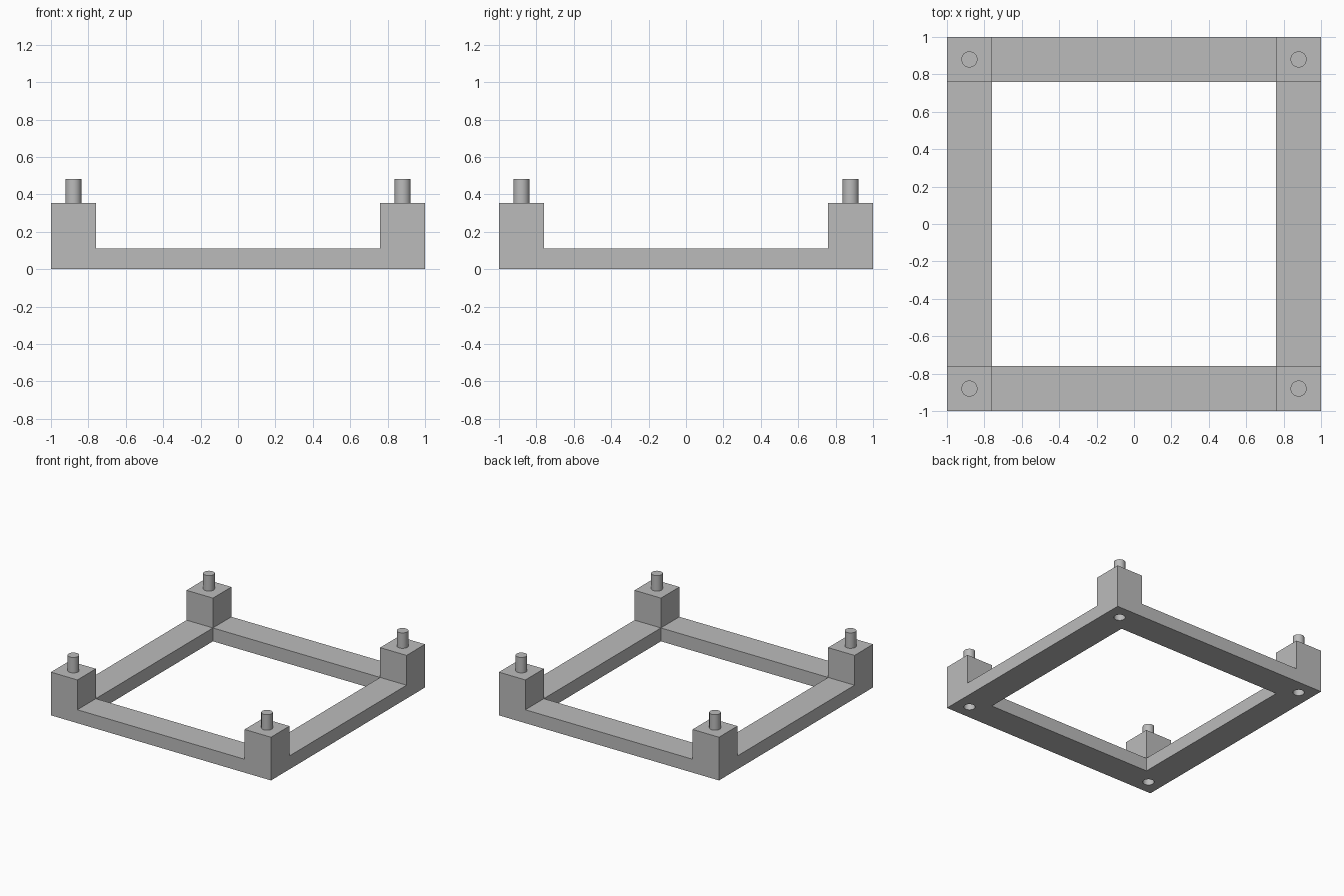
import bpy, bmesh, math
from mathutils import Matrix

default = bpy.data.objects.get("Cube")
if default:
    bpy.data.objects.remove(default, do_unlink=True)

HALF, INNER = 1.0, 0.76          # outer and inner half widths of the frame
RAIL_TOP, POST_TOP, PEG_TOP = 0.11, 0.355, 0.482
CENTRE = (HALF + INNER) / 2
PEG_RADIUS, SOCKET_DEPTH = 0.043, 0.13
CORNERS = [(sx, sy) for sx in (-1, 1) for sy in (-1, 1)]

grey = bpy.data.materials.new("plain grey")
grey.use_nodes = True
colour = (0.5, 0.5, 0.5, 1)
grey.diffuse_color = colour
grey.node_tree.nodes["Principled BSDF"].inputs["Base Color"].default_value = colour


def add_object(name, bm):
    bmesh.ops.recalc_face_normals(bm, faces=bm.faces)
    mesh = bpy.data.meshes.new(name)
    bm.to_mesh(mesh)
    bm.free()
    mesh.materials.append(grey)
    obj = bpy.data.objects.new(name, mesh)
    bpy.context.collection.objects.link(obj)
    return obj


def add_cylinder(bm, x, y, bottom, top):
    bmesh.ops.create_cone(bm, cap_ends=True, segments=32, radius1=PEG_RADIUS,
                          radius2=PEG_RADIUS, depth=top - bottom,
                          matrix=Matrix.Translation((x, y, (bottom + top) / 2)))


def extrude_up(bm, faces, height):
    result = bmesh.ops.extrude_face_region(bm, geom=faces)["geom"]
    verts = [g for g in result if isinstance(g, bmesh.types.BMVert)]
    bmesh.ops.translate(bm, verts=verts, vec=(0, 0, height))
    return [g for g in result if isinstance(g, bmesh.types.BMFace)]


def smooth(obj):
    bpy.ops.object.select_all(action="DESELECT")
    obj.select_set(True)
    bpy.context.view_layer.objects.active = obj
    bpy.ops.object.shade_smooth_by_angle(angle=math.radians(40))


# Square frame with raised corner posts, in one piece
bm = bmesh.new()
bmesh.ops.create_grid(bm, x_segments=3, y_segments=3, size=HALF)
for v in bm.verts:
    for axis in (0, 1):
        if abs(v.co[axis]) < 0.9:
            v.co[axis] = math.copysign(INNER, v.co[axis])
middle = [f for f in bm.faces if f.calc_center_median().length < 0.1]
bmesh.ops.delete(bm, geom=middle, context="FACES")
base = bm.faces[:]
kept = bmesh.ops.duplicate(bm, geom=base)["geom"]   # underside
tops = extrude_up(bm, base, RAIL_TOP)
bmesh.ops.remove_doubles(bm, verts=bm.verts, dist=0.001)
posts = [f for f in bm.faces if f.calc_center_median().z > RAIL_TOP - 0.001
         and min(abs(f.calc_center_median().x), abs(f.calc_center_median().y)) > INNER]
extrude_up(bm, posts, POST_TOP - RAIL_TOP)
bmesh.ops.dissolve_limit(bm, angle_limit=0.01, verts=bm.verts, edges=bm.edges)
frame = add_object("frame", bm)

# Sockets under the corners
bm = bmesh.new()
for sx, sy in CORNERS:
    add_cylinder(bm, sx * CENTRE, sy * CENTRE, -0.1, SOCKET_DEPTH)
cutter = add_object("socket_cutter", bm)
cutter.hide_render = True
cut = frame.modifiers.new("sockets", "BOOLEAN")
cut.operation, cut.solver, cut.object = "DIFFERENCE", "EXACT", cutter
bpy.context.view_layer.objects.active = frame
bpy.ops.object.modifier_apply(modifier=cut.name)
bpy.data.objects.remove(cutter, do_unlink=True)
smooth(frame)

# Round pegs on top of the posts
names = {-1: ("right", "front"), 1: ("left", "back")}
for sx, sy in CORNERS:
    bm = bmesh.new()
    add_cylinder(bm, sx * CENTRE, sy * CENTRE, POST_TOP - 0.01, PEG_TOP)
    smooth(add_object(f"{names[sy][1]}_{names[sx][0]}_peg", bm))
